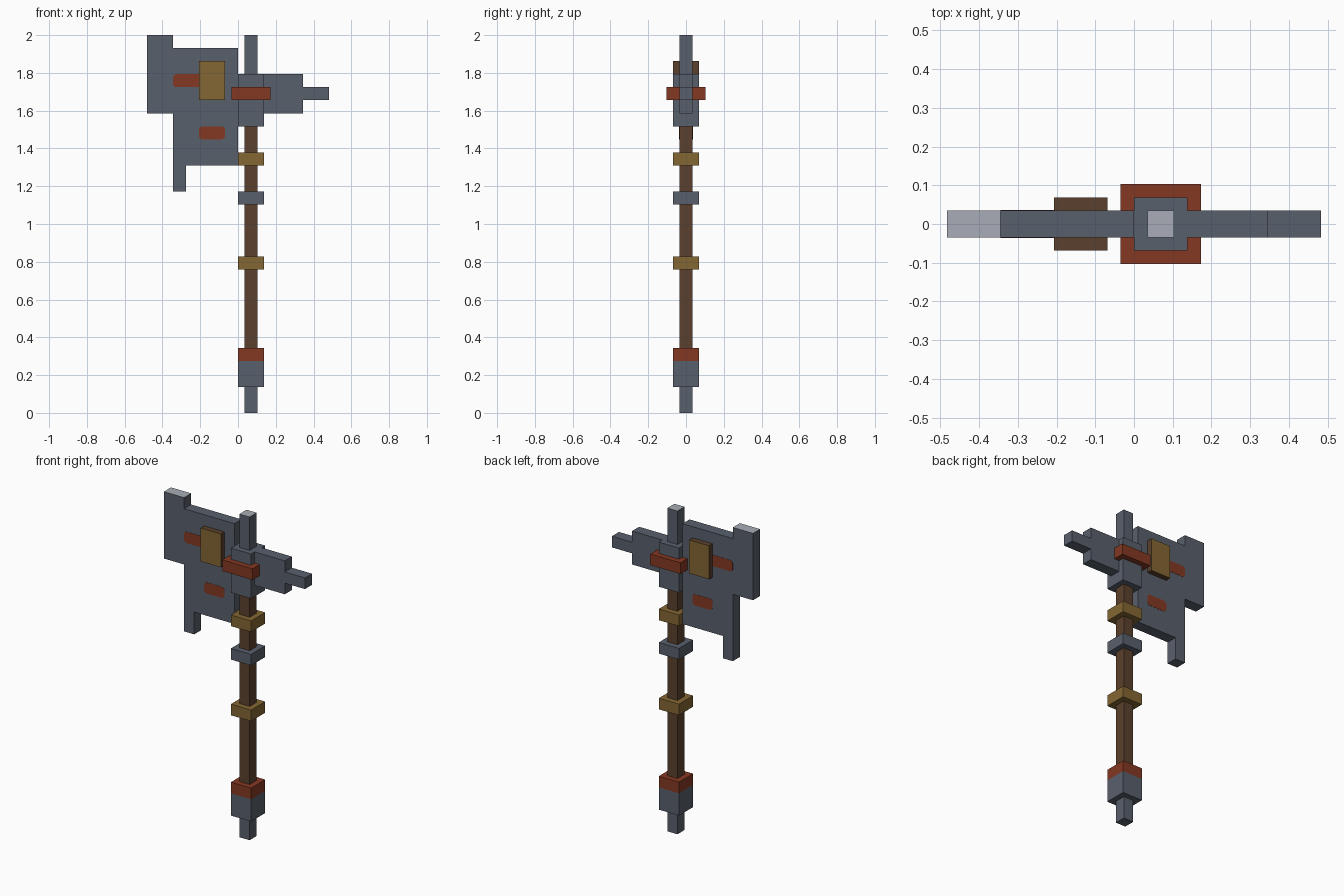
import bpy, bmesh

cube = bpy.data.objects.get("Cube")
if cube:
    bpy.data.objects.remove(cube, do_unlink=True)

U = 2 / 29  # one block of the model's grid


def material(name, r, g, b):
    """Flat colour given as display values, stored as linear."""
    col = [((c / 255 + 0.055) / 1.055) ** 2.4 for c in (r, g, b)] + [1]
    m = bpy.data.materials.new(name)
    m.use_nodes = True
    m.diffuse_color = col
    bsdf = m.node_tree.nodes["Principled BSDF"]
    bsdf.inputs["Base Color"].default_value = col
    bsdf.inputs["Roughness"].default_value = 0.8
    return m


STEEL = material("steel", 89, 96, 108)
BRIGHT = material("bright_steel", 168, 172, 182)
WOOD = material("wood", 91, 64, 45)
GOLD = material("gold", 132, 103, 51)
RED = material("red_binding", 133, 56, 34)


def slab(name, outline, depth, mat, second=None, rule=None):
    """Extrude an x-z outline (grid units) symmetrically about y = 0.
    Faces that satisfy the rule take the second material."""
    bm = bmesh.new()
    verts = [bm.verts.new((x * U, -depth * U, z * U)) for x, z in outline]
    face = bm.faces.new(verts)
    ext = bmesh.ops.extrude_face_region(bm, geom=[face])
    moved = [v for v in ext["geom"] if isinstance(v, bmesh.types.BMVert)]
    bmesh.ops.translate(bm, verts=moved, vec=(0, 2 * depth * U, 0))
    bmesh.ops.recalc_face_normals(bm, faces=bm.faces)
    if rule:
        for f in bm.faces:
            f.material_index = int(rule(f))
    mesh = bpy.data.meshes.new(name)
    bm.to_mesh(mesh)
    bm.free()
    mesh.materials.append(mat)
    if second:
        mesh.materials.append(second)
    obj = bpy.data.objects.new(name, mesh)
    bpy.context.collection.objects.link(obj)
    return obj


def block(name, x0, x1, z0, z1, depth, mat, second=None, rule=None):
    outline = [(x0, z0), (x1, z0), (x1, z1), (x0, z1)]
    return slab(name, outline, depth, mat, second, rule)


def is_tip(f):
    return f.normal.z > 0.9 and f.calc_center_median().z > 28.5 * U


def is_edge(f):
    return abs(f.normal.y) < 0.5


# Shaft with pommel
block("pommel_spike", 0.5, 1.5, 0, 2, 0.5, STEEL)
block("pommel", 0, 2, 2, 4, 1, STEEL)
block("pommel_binding", 0, 2, 4, 5, 1, RED)
block("shaft", 0.5, 1.5, 5, 22, 0.5, WOOD)

# Rings around the shaft
for name, z, mat in (("lower_ring", 11, GOLD), ("middle_ring", 16, STEEL),
                     ("upper_ring", 19, GOLD)):
    block(name, 0, 2, z, z + 1, 1, mat)

# Head socket, top spike and binding
block("head_socket", 0, 2, 22, 26, 1, STEEL)
block("top_spike", 0.5, 1.5, 26, 29, 0.5, STEEL, BRIGHT, is_tip)
block("head_binding", -0.5, 2.5, 24, 25, 1.5, RED)

# Main blade with raised horn and hanging beard
slab("main_blade", [(0, 19), (0, 28), (-5, 28), (-5, 29), (-7, 29), (-7, 23),
                    (-5, 23), (-5, 17), (-4, 17), (-4, 19)],
     0.5, STEEL, BRIGHT, is_tip)

# Back spike
slab("back_spike", [(2, 23), (5, 23), (5, 24), (7, 24), (7, 25), (5, 25),
                    (5, 26), (2, 26)], 0.5, STEEL)

# Gold cheek plate with wooden edges
block("cheek_plate", -3, -1, 24, 27, 1, GOLD, WOOD, is_edge)


# Painted marks, showing on both sides of the blade
def mark(name, x0, x1, z0, z1, c=0.2):
    slab(name, [(x0 + c, z0), (x1 - c, z0), (x1, z0 + c), (x1, z1 - c),
                (x1 - c, z1), (x0 + c, z1), (x0, z1 - c), (x0, z0 + c)],
         0.52, RED)


mark("upper_mark", -5, -2.7, 25, 26)
mark("lower_mark", -3, -1, 21, 22)
